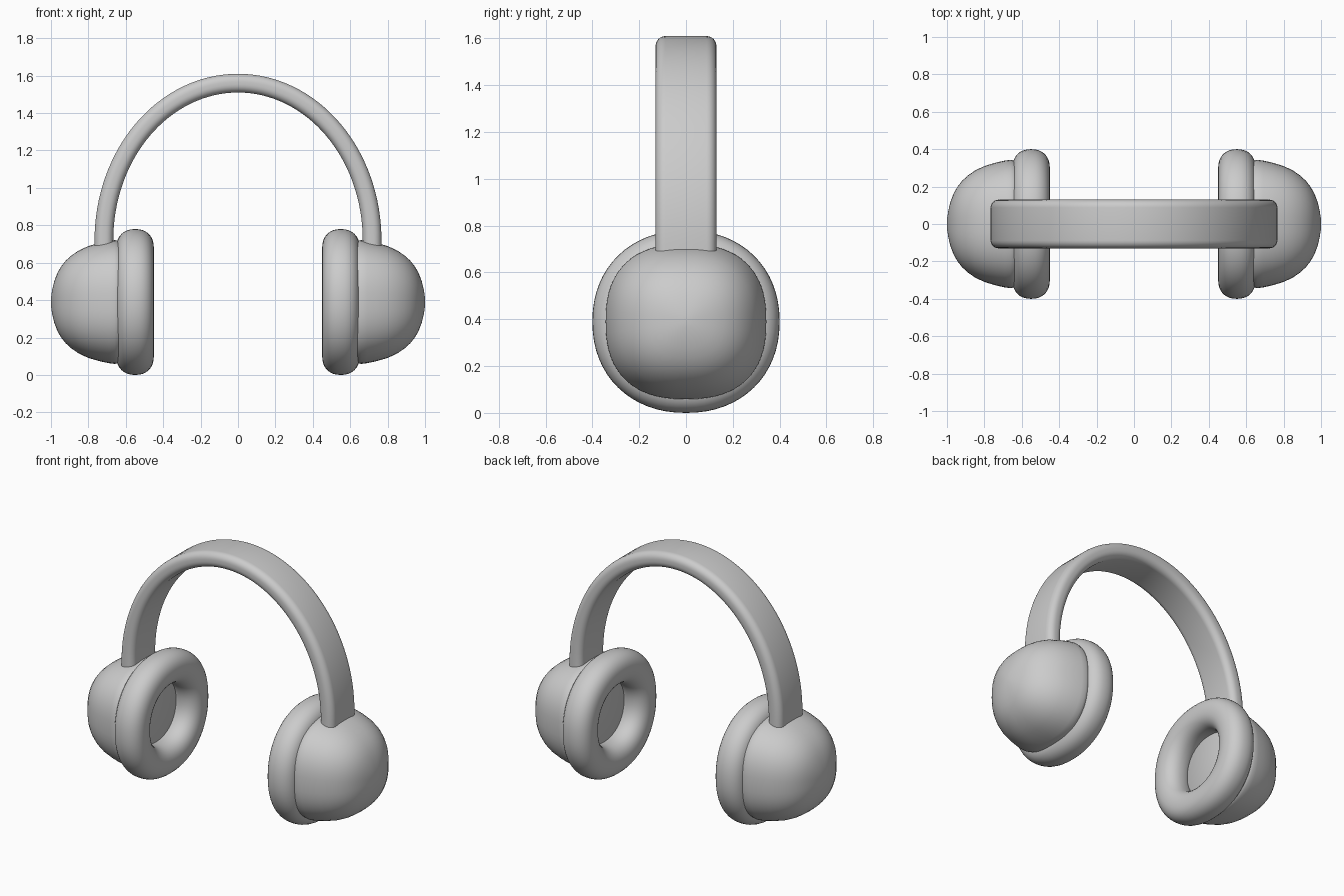
import bpy, bmesh
from math import sin, cos, pi, copysign

if "Cube" in bpy.data.objects:
    bpy.data.objects.remove(bpy.data.objects["Cube"])

CENTRE_Z = 0.39


def super_pt(t, n):
    """Unit superellipse point: n = 2 is a circle, larger is squarer."""
    c, s = cos(t), sin(t)
    return (copysign(abs(c) ** (2 / n), c), copysign(abs(s) ** (2 / n), s))


def skin(name, rings, close_rings=False, cap=False, angle=50):
    """Join equally sized rings of points into one smooth object."""
    bm = bmesh.new()
    rows = [[bm.verts.new(p) for p in r] for r in rings]
    n = len(rows[0])
    for i in range(len(rows) if close_rings else len(rows) - 1):
        a, b = rows[i], rows[(i + 1) % len(rows)]
        for j in range(n):
            k = (j + 1) % n
            bm.faces.new((a[j], a[k], b[k], b[j]))
    if cap:
        bm.faces.new(rows[0])
        bm.faces.new(rows[-1])
    bmesh.ops.recalc_face_normals(bm, faces=bm.faces)
    me = bpy.data.meshes.new(name)
    bm.to_mesh(me)
    bm.free()
    ob = bpy.data.objects.new(name, me)
    bpy.context.collection.objects.link(ob)
    bpy.ops.object.select_all(action='DESELECT')
    ob.select_set(True)
    bpy.context.view_layer.objects.active = ob
    bpy.ops.object.shade_smooth_by_angle(angle=angle * pi / 180)
    return ob


def side_ring(x, ry, rz, n, count=64):
    """Squarish ring facing along x, centred on the ear."""
    pts = [super_pt(2 * pi * i / count, n) for i in range(count)]
    return [(x, ry * a, CENTRE_Z + rz * b) for a, b in pts]


def mirror_x(ob):
    ob.modifiers.new("mirror", 'MIRROR').use_axis[0] = True


# Ear cups: domed shells, flat inner plate visible through the cushion
profile = [(0.59, 0.29), (0.62, 0.325), (0.64, 0.339), (0.66, 0.343),
           (0.69, 0.339), (0.74, 0.328), (0.80, 0.310), (0.85, 0.286),
           (0.89, 0.258), (0.92, 0.230), (0.945, 0.198), (0.965, 0.162),
           (0.982, 0.117), (0.993, 0.07), (0.999, 0.03), (1.0, 0.008)]
cup = skin("ear_cup", [side_ring(x, r, r * 0.965, 2.45) for x, r in profile], cap=True)
mirror_x(cup)

# Ear cushions: soft rings
rings = []
for i in range(32):
    a, b = super_pt(2 * pi * i / 32, 2.25)
    rings.append(side_ring(0.55 + 0.1 * a, 0.30 + 0.1 * b, 0.29 + 0.1 * b, 2.15))
cushion = skin("ear_cushion", rings, close_rings=True)
mirror_x(cushion)

# Headband: rounded strap swept over a half ellipse with short straight legs
section = []
for cx, cy, start in ((1, 1, 0), (-1, 1, 1), (-1, -1, 2), (1, -1, 3)):
    for i in range(7):
        t = (start + i / 6) * pi / 2
        section.append((cx * 0.008 + 0.042 * cos(t), cy * 0.088 + 0.042 * sin(t)))
path = [((0.717, 0.64), (1, 0))]
for i in range(65):
    t = pi * i / 64
    nx, nz = cos(t) / 0.717, sin(t) / 0.84
    length = (nx * nx + nz * nz) ** 0.5
    path.append(((0.717 * cos(t), 0.72 + 0.84 * sin(t)), (nx / length, nz / length)))
path.append(((-0.717, 0.64), (-1, 0)))
skin("headband", [[(x + nx * u, v, z + nz * u) for u, v in section]
                  for (x, z), (nx, nz) in path], cap=True)
